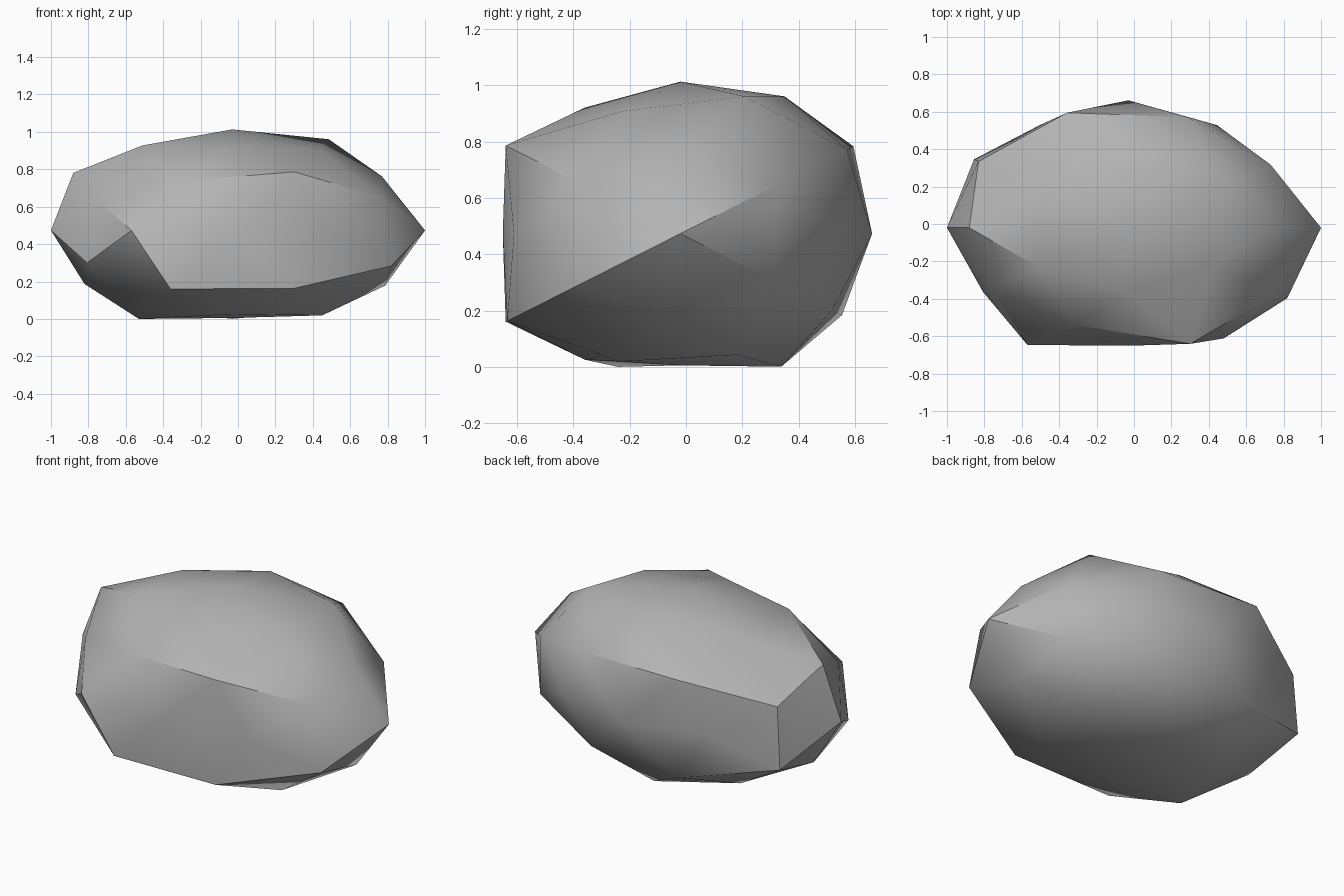
import bpy
import bmesh
import math
from itertools import product
from mathutils import Vector

cube = bpy.data.objects.get("Cube")
if cube:
    bpy.data.objects.remove(cube, do_unlink=True)

CENTER = Vector((-0.03, -0.02, 0.475))
SCALE = Vector((1.0, 0.717, 0.585))

# Direction families of a 42-point geodesic ball, with the stone's bulge for
# each sign combination (signs run + then -, last axis fastest)
FAMILIES = [
    ((1, 0, 0), (1.03, 0.97)),
    ((0, 1, 0), (0.95, 0.88)),
    ((0, 0, 1), (0.923, 0.80)),
    ((0.526, 0.851, 0), (0.90, 0.97, 0.90, 1.027)),
    ((0.851, 0, 0.526), (0.94, 0.96, 1.0, 0.93)),
    ((0, 0.526, 0.851), (0.98, 0.95, 0.90, 0.90)),
    ((0.809, 0.5, 0.309), (0.94, 0.94, 0.98, 1.05, 0.99, 1.02, 0.90, 0.96)),
    ((0.309, 0.809, 0.5), (1.02, 0.93, 1.07, 1.06, 1.06, 0.99, 0.90, 1.07)),
    ((0.5, 0.309, 0.809), (1.03, 0.91, 0.92, 0.96, 0.92, 0.90, 0.96, 1.0)),
]


def signed_directions(base):
    """All sign variants of a direction, skipping zero components."""
    choices = [(c, -c) if c else (0,) for c in base]
    return [Vector(d).normalized() for d in product(*choices)]


# Regular faceted ball, then push each corner in or out
bm = bmesh.new()
bulge = []
for base, factors in FAMILIES:
    for direction, factor in zip(signed_directions(base), factors):
        bulge.append((bm.verts.new(direction), factor))
bmesh.ops.convex_hull(bm, input=bm.verts[:])
for vert, factor in bulge:
    vert.co = CENTER + vert.co * SCALE * factor

# Rest the stone on the ground
lowest = min(v.co.z for v in bm.verts)
for v in bm.verts:
    v.co.z -= lowest
bmesh.ops.recalc_face_normals(bm, faces=bm.faces[:])

mesh = bpy.data.meshes.new("rock")
bm.to_mesh(mesh)
bm.free()
rock = bpy.data.objects.new("rock", mesh)
bpy.context.collection.objects.link(rock)

# Stone colour
stone = bpy.data.materials.new("stone_grey")
stone.use_nodes = True
colour = (0.45, 0.45, 0.45, 1.0)
stone.diffuse_color = colour
stone.node_tree.nodes["Principled BSDF"].inputs["Base Color"].default_value = colour
mesh.materials.append(stone)

# Soft facets with the hard creases kept
bpy.ops.object.select_all(action="DESELECT")
rock.select_set(True)
bpy.context.view_layer.objects.active = rock
bpy.ops.object.shade_smooth_by_angle(angle=math.radians(35))
